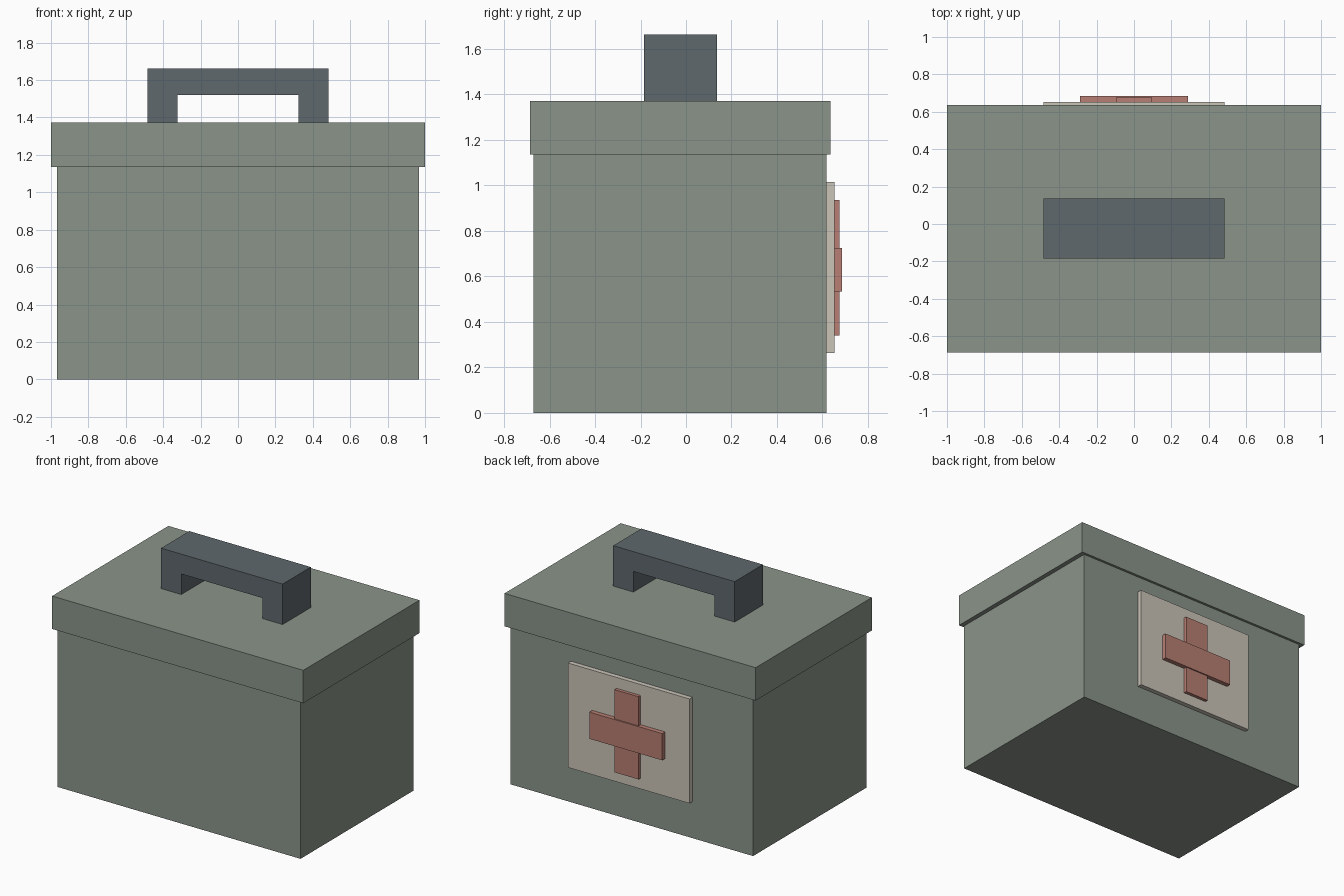
import bpy, bmesh

if "Cube" in bpy.data.objects:
    bpy.data.objects.remove(bpy.data.objects["Cube"])


def material(name, rgb):
    """Flat material from 0-255 display values, converted to linear."""
    m = bpy.data.materials.new(name)
    lin = [((c / 255 + 0.055) / 1.055) ** 2.4 for c in rgb]
    m.diffuse_color = (*lin, 1)
    m.use_nodes = True
    m.node_tree.nodes["Principled BSDF"].inputs["Base Color"].default_value = m.diffuse_color
    return m


GREEN = material("grey green", (138, 148, 138))
DARK = material("dark slate", (95, 104, 108))
CREAM = material("cream", (203, 197, 185))
RED = material("faded red", (184, 126, 115))


def prism(name, profile, y0, y1, mat):
    """Extrude an x-z outline from y0 to y1."""
    bm = bmesh.new()
    face = bm.faces.new([bm.verts.new((x, y0, z)) for x, z in profile])
    new = bmesh.ops.extrude_face_region(bm, geom=[face])["geom"]
    verts = [v for v in new if isinstance(v, bmesh.types.BMVert)]
    bmesh.ops.translate(bm, vec=(0, y1 - y0, 0), verts=verts)
    bmesh.ops.recalc_face_normals(bm, faces=bm.faces)
    mesh = bpy.data.meshes.new(name)
    bm.to_mesh(mesh)
    bm.free()
    mesh.materials.append(mat)
    obj = bpy.data.objects.new(name, mesh)
    bpy.context.collection.objects.link(obj)
    return obj


def box(name, half_x, y0, y1, z0, z1, mat):
    outline = [(-half_x, z0), (half_x, z0), (half_x, z1), (-half_x, z1)]
    return prism(name, outline, y0, y1, mat)


# Case and overhanging lid
box("case_body", 0.967, -0.67, 0.618, 0, 1.135, GREEN)
box("lid", 1.0, -0.686, 0.636, 1.135, 1.372, GREEN)

# Arched carrying handle, mirrored outline
half = [(0.323, 1.52), (0.323, 1.372), (0.484, 1.372), (0.484, 1.663)]
arch = half + [(-x, z) for x, z in reversed(half)]
prism("handle", arch, -0.184, 0.137, DARK)

# Sign panel with a raised cross on the back
box("sign_panel", 0.484, 0.618, 0.652, 0.263, 1.015, CREAM)
box("cross_upright", 0.096, 0.652, 0.676, 0.341, 0.936, RED)
box("cross_bar", 0.29, 0.652, 0.685, 0.534, 0.726, RED)
